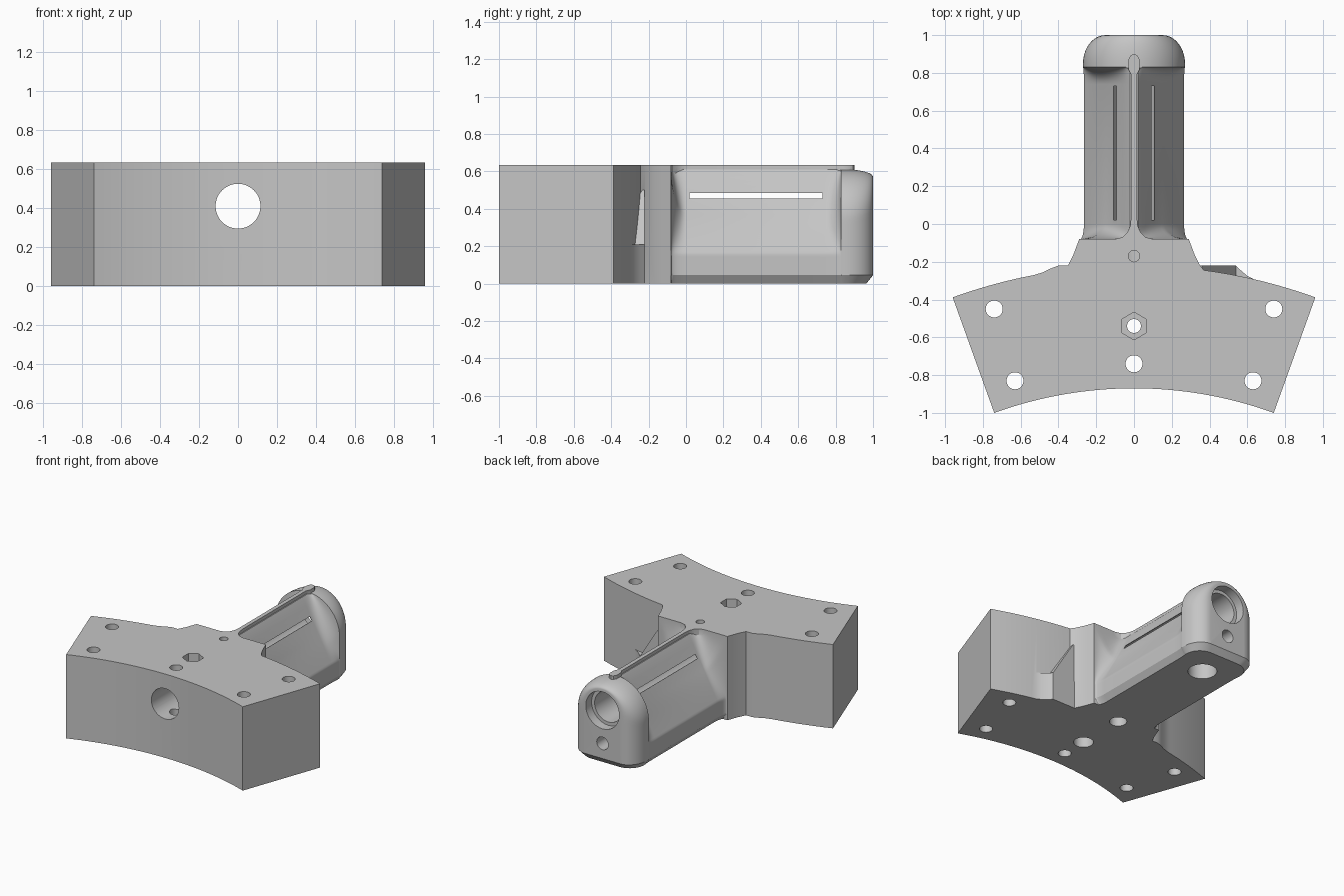
import bpy
import bmesh
from math import sin, cos, pi, sqrt, radians
from mathutils import Matrix, Vector

cube = bpy.data.objects.get("Cube")
if cube:
    bpy.data.objects.remove(cube, do_unlink=True)

grey = bpy.data.materials.new("plain grey")
grey.use_nodes = True
tone = (0.56, 0.56, 0.56, 1)
grey.diffuse_color = tone
grey.node_tree.nodes["Principled BSDF"].inputs["Base Color"].default_value = tone

HEIGHT = 0.635
SKIRT = 0.045


def finish(name, bm):
    bmesh.ops.recalc_face_normals(bm, faces=bm.faces)
    mesh = bpy.data.meshes.new(name)
    bm.to_mesh(mesh)
    bm.free()
    obj = bpy.data.objects.new(name, mesh)
    bpy.context.collection.objects.link(obj)
    mesh.materials.append(grey)
    return obj


def prism(name, outline, start, end, axis="Z"):
    """Extrude an outline along Z, or an XZ outline along Y."""
    bm = bmesh.new()
    if axis == "Z":
        pts, step = [(x, y, start) for x, y in outline], (0, 0, end - start)
    else:
        pts, step = [(x, start, z) for x, z in outline], (0, end - start, 0)
    face = bm.faces.new([bm.verts.new(p) for p in pts])
    ext = bmesh.ops.extrude_face_region(bm, geom=[face])
    moved = [v for v in ext["geom"] if isinstance(v, bmesh.types.BMVert)]
    bmesh.ops.translate(bm, verts=moved, vec=step)
    return finish(name, bm)


def circle(cx, cy, r, n=32):
    return [(cx + r * cos(2 * pi * i / n), cy + r * sin(2 * pi * i / n)) for i in range(n)]


def combine(target, tool, operation):
    mod = target.modifiers.new(operation.lower(), "BOOLEAN")
    mod.operation = operation
    mod.solver = "EXACT"
    mod.object = tool
    bpy.context.view_layer.objects.active = target
    bpy.ops.object.modifier_apply(modifier=mod.name)
    bpy.data.objects.remove(tool, do_unlink=True)


def arc(x0, x1, radius, n=16):
    """Points on a circle about the far front centre."""
    xs = [x0 + (x1 - x0) * i / n for i in range(n + 1)]
    return [(x, sqrt(radius ** 2 - x * x) - 3.04) for x in xs]


# Curved base block with the flared neck
neck = [(0.35, -0.22), (0.32, -0.16), (0.305, -0.12), (0.29, -0.08), (0.1, -0.08),
        (0.06, -0.07), (0.035, -0.045), (0.02, -0.01), (0.015, 0.04)]
outline = arc(-0.74, 0.74, 2.17, 32)
outline += arc(0.96, 0.37, 2.82) + neck
outline += [(-x, y) for x, y in reversed(neck)]
outline += [(-0.4, -0.22), (-0.44, -0.235), (-0.48, -0.255)]
outline += arc(-0.53, -0.96, 2.82)
body = prism("clamp_body", outline, 0, HEIGHT)


# Arm: cross-sections blended from neck, to waisted grip, to rounded end
def neck_radius(a, w):
    return min(w / max(cos(a), 1e-6), (HEIGHT - 0.005 - SKIRT) / max(sin(a), 1e-6))


def grip_radius(a):
    return min(0.265 / max(cos(a), 1e-6), 0.565 / max(sin(a), 1e-6),
               0.612 / (1.87 * cos(a) + sin(a)))


def cap_radius(a, w, h):
    c = h - w - SKIRT
    if w * sin(a) < c * cos(a):
        return w / cos(a)
    return c * sin(a) + sqrt(max(w * w - (c * cos(a)) ** 2, 0))


def arm_section(y, steps=40):
    half = []
    e = min(max((y - 0.85) / 0.15, 0), 1)
    round_off = sqrt(1 - e * e)
    for i in range(steps + 1):
        a = pi / 2 * i / steps
        if y < 0.4:
            s = min(max(-y / 0.08, 0), 1)
            full = neck_radius(a, 0.285)
        else:
            s = min(max((y - 0.74) / 0.09, 0), 1)
            full = cap_radius(a, 0.15 + 0.12 * round_off, 0.57 + 0.04 * round_off)
        t = sqrt(1 - s * s)
        r = full + (grip_radius(a) - full) * t
        half.append((r * cos(a), y, SKIRT + r * sin(a)))
    y_low = y if y < 0.83 else 0.83 + (y - 0.83) * 0.79
    half.insert(0, (half[0][0] - 0.03, y_low, 0))
    return half + [(-x, yy, z) for x, yy, z in reversed(half[:-1])]


stations = [-0.14] + [-0.08 * cos(pi / 2 * i / 8) for i in range(9)]
stations += [0.74 + 0.09 * sin(pi / 2 * i / 8) for i in range(9)]
stations += [0.85 + 0.15 * sin(pi / 2 * i / 10) for i in range(11)]
bm = bmesh.new()
rings = [[bm.verts.new(p) for p in arm_section(y)] for y in stations]
for low, high in zip(rings, rings[1:]):
    for i in range(len(low)):
        j = (i + 1) % len(low)
        bm.faces.new((low[i], low[j], high[j], high[i]))
bm.faces.new(rings[0])
end = rings[-1]
bm.faces.new(end[1:-1])
bm.faces.new((end[0], end[1], end[-2], end[-1]))
bmesh.ops.triangulate(bm, faces=bm.faces)
combine(body, finish("arm", bm), "UNION")

# Top ridge with its rounded tip
tip = [(0.015, -0.05), (0.015, 0.79), (0.03, 0.82), (0.03, 0.87), (0.018, 0.893)]
ridge = tip + [(0, 0.9)] + [(-x, y) for x, y in reversed(tip)]
combine(body, prism("ridge", ridge, 0.56, HEIGHT), "UNION")

# Low buttress on the left shoulder
plan = [(0.28, -0.4), (0.7, -0.4), (0.65, -0.3), (0.6, -0.275), (0.565, -0.245),
        (0.54, -0.22), (0.28, -0.22)]
combine(body, prism("buttress", plan, 0, 0.21), "UNION")
slope = [(0.28, 0.1), (0.54, 0.1), (0.54, 0.21), (0.36, 0.5), (0.28, 0.5)]
combine(body, prism("buttress_slope", slope, -0.38, -0.221, "Y"), "UNION")

# Long bore, wide mouth and small hole in the arm's end
for r, z, y0, y1 in ((0.115, 0.41, -1.2, 1.2), (0.14, 0.41, 0.93, 1.2), (0.048, 0.16, 0.7, 1.2)):
    combine(body, prism("bore", circle(0, z, r, 48), y0, y1, "Y"), "DIFFERENCE")

# Vertical holes: bolts, hex recess and counterbores
holes = [(0, -0.74, 0.045, -0.1, 0.8), (0, -0.54, 0.037, -0.1, 0.8),
         (0, -0.54, 0.068, -0.1, 0.1), (0, -0.17, 0.03, 0.4, 0.8),
         (0, -0.17, 0.06, -0.1, 0.2), (0, 0.73, 0.1, -0.1, 0.2)]
for side in (-1, 1):
    holes += [(side * 0.74, -0.45, 0.045, -0.1, 0.8), (side * 0.63, -0.83, 0.045, -0.1, 0.8)]
for x, y, r, z0, z1 in holes:
    combine(body, prism("hole", circle(x, y, r), z0, z1), "DIFFERENCE")
hexagon = [(y, x - 0.54) for x, y in circle(0, 0, 0.073, 6)]
combine(body, prism("hex_recess", hexagon, 0.55, 0.8), "DIFFERENCE")

# Thin slot through both flanks of the arm
slot = [(-0.4, 0.455), (0.4, 0.455), (0.4, 0.485), (-0.4, 0.485)]
combine(body, prism("slot", slot, 0.02, 0.73, "Y"), "DIFFERENCE")

bpy.ops.object.select_all(action="DESELECT")
body.select_set(True)
bpy.context.view_layer.objects.active = body
bpy.ops.object.shade_smooth_by_angle(angle=radians(28))
